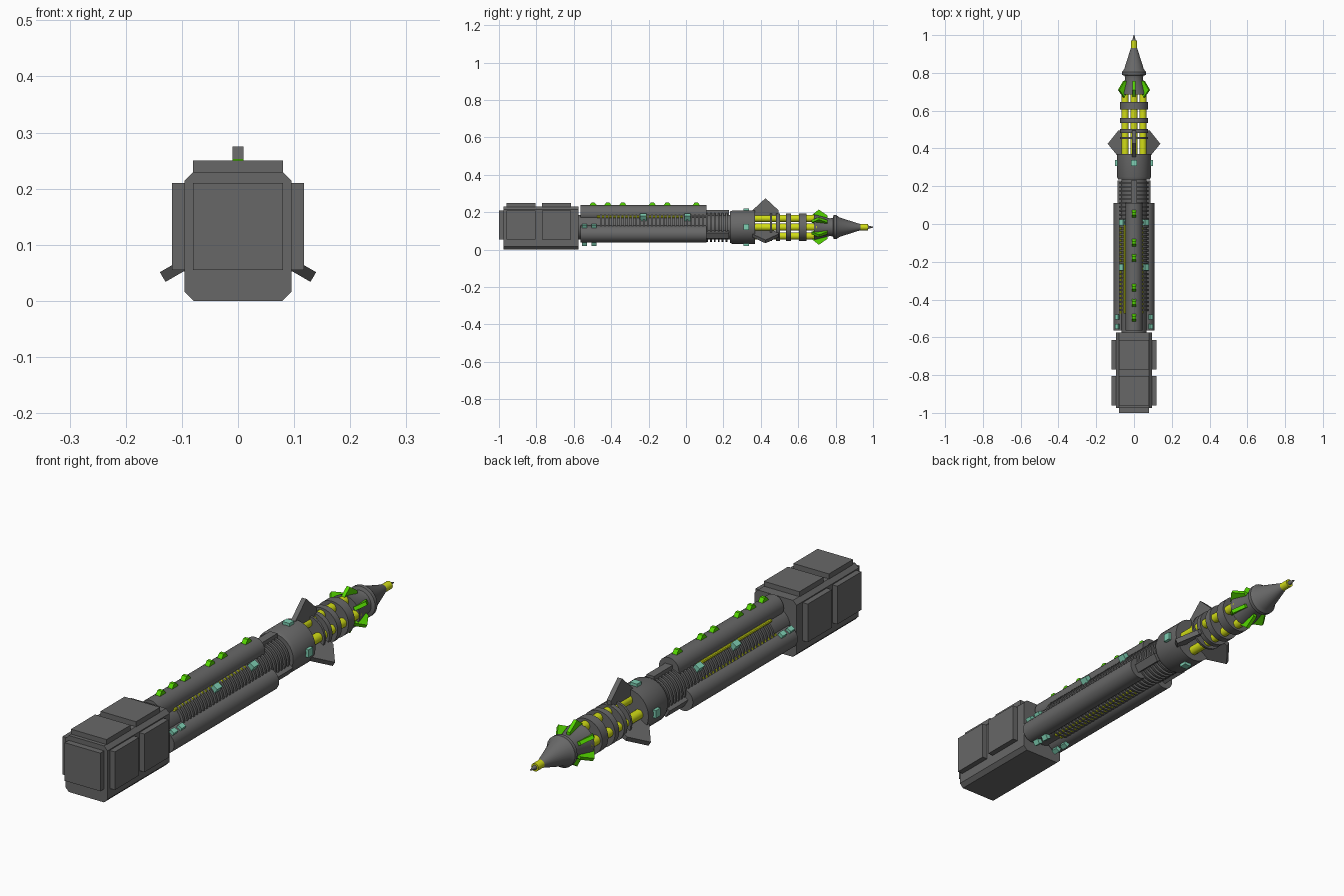
import bpy, bmesh, math
from mathutils import Matrix, Vector

if "Cube" in bpy.data.objects:
    bpy.data.objects.remove(bpy.data.objects["Cube"])

AXIS_Z = 0.12  # height of the long axis


def mat(name, rgb):
    m = bpy.data.materials.new(name)
    m.diffuse_color = (*rgb, 1)
    m.use_nodes = True
    m.node_tree.nodes["Principled BSDF"].inputs["Base Color"].default_value = m.diffuse_color
    return m


GREY = mat("dark_grey", (0.137, 0.137, 0.137))
YELLOW = mat("yellow", (0.64, 0.72, 0.008))
GREEN = mat("green", (0.09, 0.68, 0.0))
TEAL = mat("teal", (0.21, 0.62, 0.45))


def finish(name, bm, m, smooth=False):
    bmesh.ops.recalc_face_normals(bm, faces=bm.faces)
    me = bpy.data.meshes.new(name)
    bm.to_mesh(me)
    bm.free()
    me.materials.append(m)
    ob = bpy.data.objects.new(name, me)
    bpy.context.collection.objects.link(ob)
    if smooth:
        bpy.context.view_layer.objects.active = ob
        ob.select_set(True)
        bpy.ops.object.shade_smooth_by_angle(angle=math.radians(30))
        ob.select_set(False)
    return ob


def polar(r, deg):
    a = math.radians(deg)
    return r * math.cos(a), AXIS_Z + r * math.sin(a)


def lathe(name, profile, m, n=32, x=0, z=AXIS_Z):
    """Solid of revolution about a line along y, from (y, radius) pairs."""
    bm = bmesh.new()
    rings = [[bm.verts.new((x + r * math.cos(2 * math.pi * i / n), y,
                            z + r * math.sin(2 * math.pi * i / n)))
              for i in range(n)] for y, r in profile]
    for a, b in zip(rings, rings[1:]):
        for i in range(n):
            j = (i + 1) % n
            bm.faces.new((a[i], a[j], b[j], b[i]))
    bm.faces.new(rings[0])
    bm.faces.new(rings[-1])
    return finish(name, bm, m, True)


def box(name, lo, hi, m, bevel=0, turn=0):
    """Box between two corners, optionally bevelled, rolled about y at its centre."""
    lo, hi = Vector(lo), Vector(hi)
    bm = bmesh.new()
    bmesh.ops.create_cube(bm, size=1)
    bmesh.ops.scale(bm, vec=hi - lo, verts=bm.verts)
    if bevel:
        es = [e for e in bm.edges
              if abs(e.verts[0].co.y - e.verts[1].co.y) > 0.01]
        bmesh.ops.bevel(bm, geom=es, offset=bevel, segments=1, affect='EDGES')
    bmesh.ops.rotate(bm, verts=bm.verts, matrix=Matrix.Rotation(-math.radians(turn), 3, 'Y'))
    bmesh.ops.translate(bm, verts=bm.verts, vec=(lo + hi) / 2)
    return finish(name, bm, m)


def block(name, x, y, z, w, l, h, m, turn=0):
    return box(name, (x - w / 2, y - l / 2, z - h / 2),
               (x + w / 2, y + l / 2, z + h / 2), m, turn=turn)


def radial_fin(name, deg, outline, t, m):
    """Flat plate from (y, radius) outline, standing out at an angle."""
    bm = bmesh.new()
    a = math.radians(deg)
    sides = []
    for s in (-t / 2, t / 2):
        vs = []
        for y, r in outline:
            x, z = polar(r, deg)
            vs.append(bm.verts.new((x - s * math.sin(a), y, z + s * math.cos(a))))
        bm.faces.new(vs)
        sides.append(vs)
    k = len(outline)
    for i in range(k):
        j = (i + 1) % k
        bm.faces.new((sides[0][i], sides[0][j], sides[1][j], sides[1][i]))
    return finish(name, bm, m)


# Rear box with raised panels
box("rear_box", (-0.095, -0.975, 0), (0.095, -0.575, 0.23), GREY, bevel=0.016)
box("end_panel", (-0.08, -1.0, 0.055), (0.08, -0.97, 0.21), GREY)
for y0, y1 in ((-0.96, -0.805), (-0.77, -0.615)):
    box("top_panel", (-0.08, y0, 0.225), (0.08, y1, 0.25), GREY)
    for s in (-1, 1):
        xs = sorted((s * 0.09, s * 0.118))
        box("side_panel", (xs[0], y0, 0.055), (xs[1], y1, 0.21), GREY)

# Ribbed core
prof = [(-0.58, 0.066)]
y = -0.46
while y < 0.22:
    prof += [(y, 0.066), (y, 0.078), (y + 0.010, 0.078), (y + 0.010, 0.066)]
    y += 0.021
prof.append((0.26, 0.066))
lathe("ribbed_core", prof, GREY, 32)

# Long tubes and the struts tying them to the collar
for deg in (90, 210, 330):
    x, z = polar(0.073, deg)
    lathe("long_tube", [(-0.565, 0.045), (0.11, 0.045)], GREY, 24, x, z)
    x, z = polar(0.076, deg)
    block("tube_strut", x, 0.165, z, 0.034, 0.13, 0.03, GREY, turn=deg - 90)

# Yellow conduits: some run over the ribs, some are laced beneath them
for deg, r in ((130, 0.077), (175, 0.071), (52, 0.071), (258, 0.071), (279, 0.071)):
    x, z = polar(r, deg)
    lathe("conduit", [(-0.475, 0.0065), (-0.005, 0.0065)], YELLOW, 8, x, z)

# Green ridge studs on the upper tube
for y in (0.055, -0.10, -0.18, -0.338, -0.418, -0.497):
    radial_fin("ridge_stud", 90, [(y - 0.024, 0.112), (y - 0.007, 0.133),
                                  (y + 0.007, 0.133), (y + 0.024, 0.112)], 0.02, GREEN)

# Teal lamps in the gaps and on the lower tubes
for s in (-1, 1):
    for y in (-0.228, 0.008):
        block("gap_lamp", s * 0.059, y, 0.173, 0.024, 0.034, 0.034, TEAL, turn=s * -35)
    for y in (-0.543, -0.492):
        block("tube_lamp_upper", s * 0.088, y, 0.124, 0.02, 0.028, 0.02, TEAL, turn=s * -30)
        block("tube_lamp_lower", s * 0.05, y, 0.036, 0.02, 0.028, 0.026, TEAL, turn=s * -30)

# Collar with four lamps
lathe("collar", [(0.235, 0.075), (0.235, 0.084), (0.25, 0.09), (0.37, 0.09), (0.37, 0.04)],
      GREY, 32)
for deg in range(0, 360, 90):
    x, z = polar(0.091, deg)
    block("collar_lamp", x, 0.323, z, 0.032, 0.03, 0.02, TEAL, turn=deg - 90)

# Large fins
for deg in (90, 210, 330):
    radial_fin("large_fin", deg, [(0.355, 0.05), (0.355, 0.09), (0.425, 0.155),
                                  (0.495, 0.09), (0.495, 0.07), (0.46, 0.05)], 0.02, GREY)

# Thick yellow rod cage with clamping rings
for i in range(4):
    x, z = polar(0.047, i * 90)
    lathe("cage_rod", [(0.36, 0.019), (0.70, 0.019)], YELLOW, 16, x, z)
for y0, y1 in ((0.45, 0.46), (0.482, 0.502), (0.535, 0.562), (0.605, 0.645)):
    lathe("cage_ring", [(y0, 0.074), (y1, 0.074)], GREY, 32)

# Shoulder, flare and nose cone
lathe("nose", [(0.685, 0.068), (0.70, 0.065), (0.77, 0.047), (0.785, 0.05), (0.79, 0.064),
               (0.805, 0.064), (0.82, 0.052), (0.94, 0.014)], GREY, 32)
lathe("nose_cap", [(0.93, 0.0165), (0.972, 0.0165)], YELLOW, 16)
lathe("nose_tip", [(0.97, 0.01), (1.0, 0.002)], GREY, 12)

# Small green diamond fins around the shoulder
for i in range(6):
    radial_fin("small_fin", 30 + i * 60, [(0.67, 0.062), (0.71, 0.094),
                                          (0.757, 0.062), (0.757, 0.045), (0.69, 0.05)],
               0.015, GREEN)
